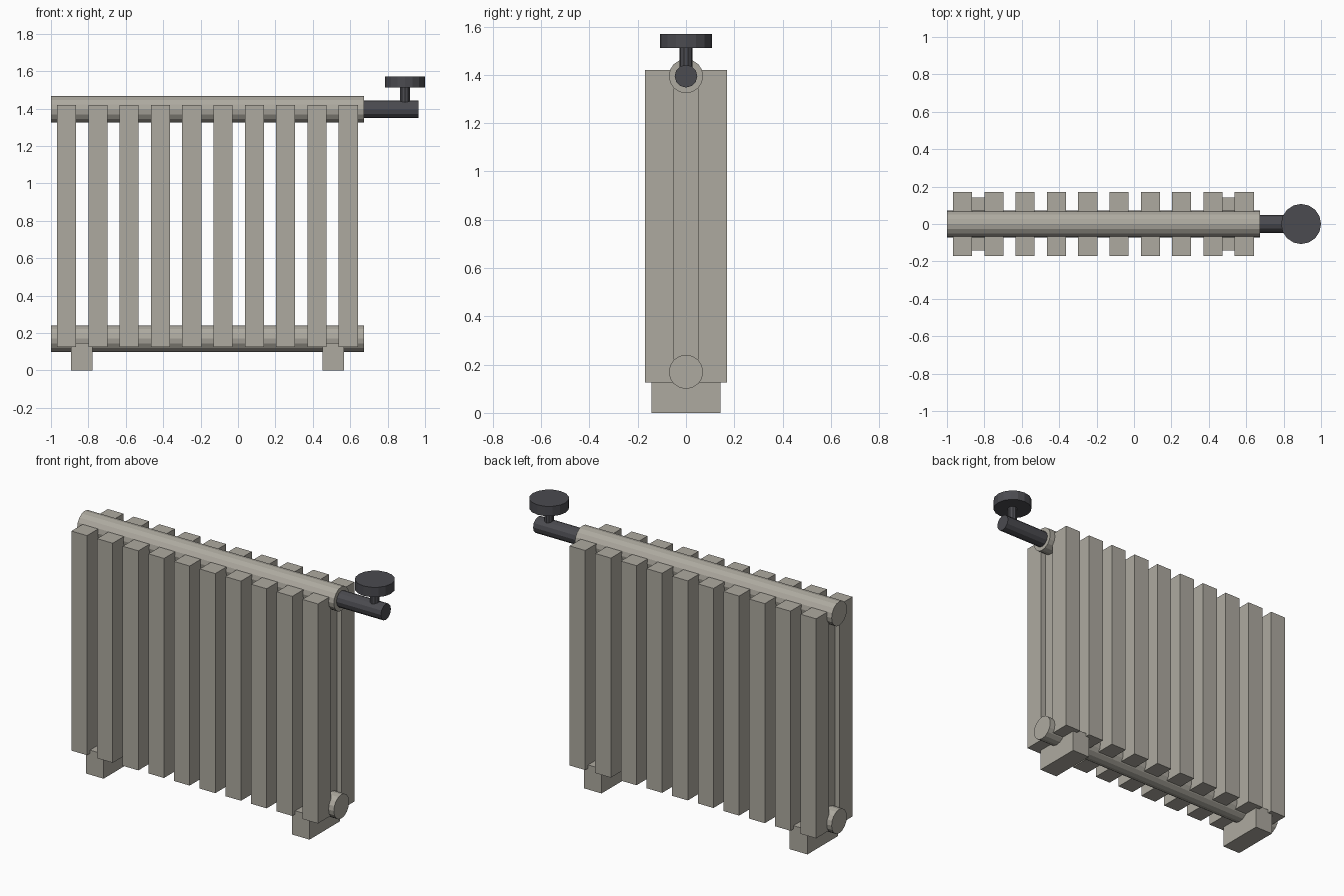
import bpy
import bmesh
from math import pi
from mathutils import Matrix, Vector

if "Cube" in bpy.data.objects:
    bpy.data.objects.remove(bpy.data.objects["Cube"])


def material(name, color):
    m = bpy.data.materials.new(name)
    m.diffuse_color = (*color, 1)
    m.use_nodes = True
    m.node_tree.nodes["Principled BSDF"].inputs["Base Color"].default_value = m.diffuse_color
    return m


ENAMEL = material("enamel", (0.42, 0.40, 0.35))
DARK = material("dark_metal", (0.07, 0.07, 0.08))


def finish(name, bm, mat):
    mesh = bpy.data.meshes.new(name)
    bm.to_mesh(mesh)
    bm.free()
    mesh.materials.append(mat)
    ob = bpy.data.objects.new(name, mesh)
    bpy.context.collection.objects.link(ob)
    return ob


def box(name, lo, hi, mat=ENAMEL):
    lo, hi = Vector(lo), Vector(hi)
    bm = bmesh.new()
    bmesh.ops.create_cube(bm, size=1, matrix=Matrix.Translation((lo + hi) / 2)
                          @ Matrix.Diagonal((*(hi - lo), 1)))
    return finish(name, bm, mat)


def cylinder(name, start, end, radius, sides, mat):
    a, b = Vector(start), Vector(end)
    rot = (b - a).to_track_quat('Z', 'Y').to_matrix().to_4x4()
    bm = bmesh.new()
    bmesh.ops.create_cone(bm, cap_ends=True, segments=sides, radius1=radius,
                          radius2=radius, depth=(b - a).length,
                          matrix=Matrix.Translation((a + b) / 2) @ rot)
    return finish(name, bm, mat)


LOW, HIGH = 0.17, 1.395      # heights of the two header pipes

# Ten sections: front and back bars joined by a thin recessed web
for i in range(10):
    x = -0.917 + i * 0.1674
    for label, s in (("front", -1), ("back", 1)):
        y0, y1 = sorted((s * 0.05, s * 0.17))
        box(f"{label}_bar_{i + 1}", (x - 0.051, y0, 0.125), (x + 0.051, y1, 1.42))
    box(f"section_web_{i + 1}", (x - 0.02, -0.05, LOW), (x + 0.02, 0.05, HIGH))

# Header pipes
for label, z in (("lower", LOW), ("upper", HIGH)):
    cylinder(f"{label}_pipe", (-1, 0, z), (0.675, 0, z), 0.071, 16, ENAMEL)

# Feet
for label, x in (("left", -0.835), ("right", 0.509)):
    box(f"{label}_foot", (x - 0.058, -0.143, 0), (x + 0.058, 0.143, 0.145))

# Valve with stem and hand knob
cylinder("valve_body", (0.65, 0, HIGH), (0.965, 0, HIGH), 0.047, 12, DARK)
cylinder("valve_stem", (0.893, 0, HIGH), (0.893, 0, 1.53), 0.027, 10, DARK)
cylinder("valve_knob", (0.893, 0, 1.512), (0.893, 0, 1.57), 0.107, 16, DARK)
